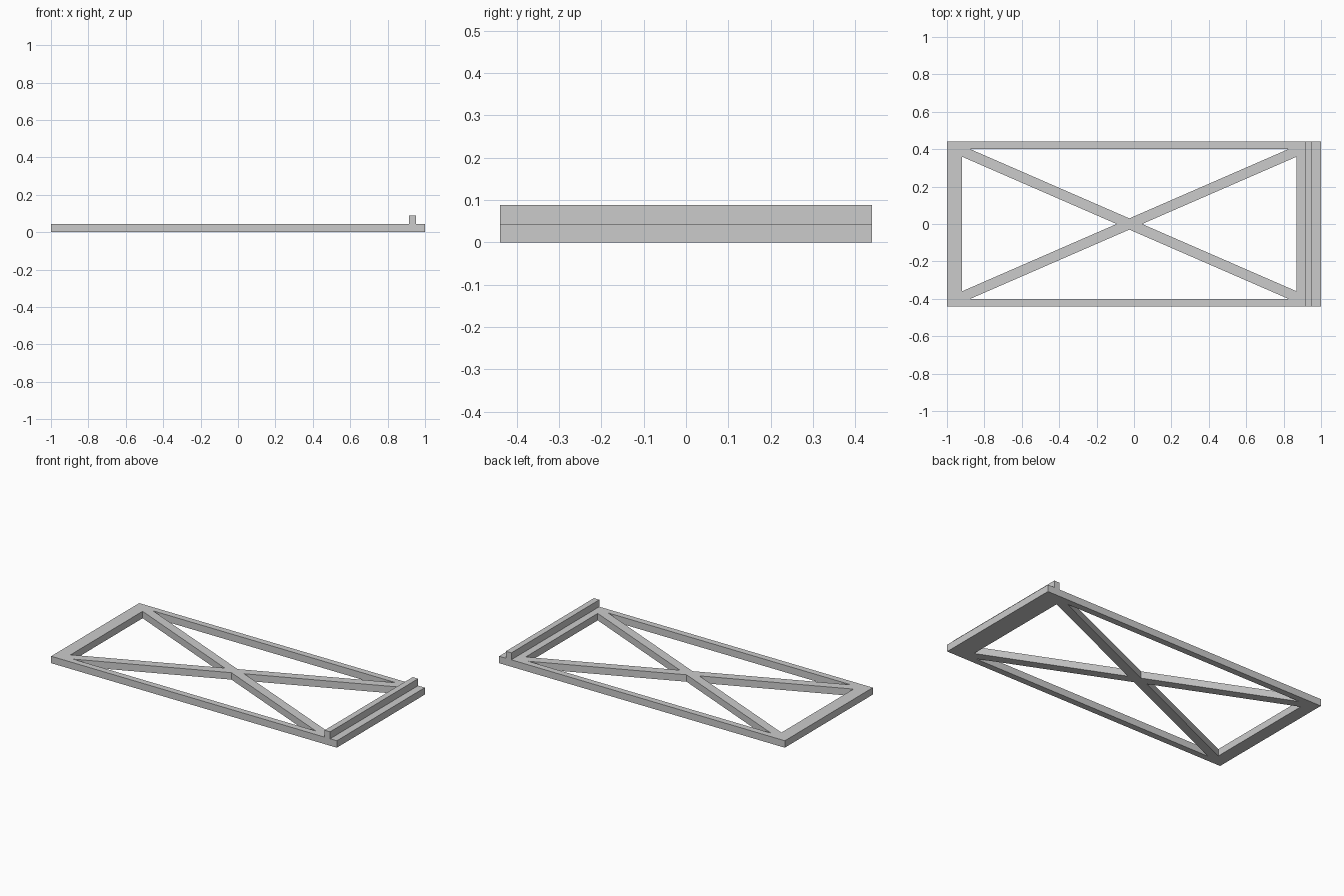
import bpy
import bmesh

if "Cube" in bpy.data.objects:
    bpy.data.objects.remove(bpy.data.objects["Cube"], do_unlink=True)

HALF_Y = 0.44
THICK = 0.044

# Plain grey finish
grey = bpy.data.materials.new("plain_grey")
grey.use_nodes = True
colour = (0.6, 0.6, 0.6, 1)
grey.diffuse_color = colour
grey.node_tree.nodes["Principled BSDF"].inputs["Base Color"].default_value = colour


def panel(name, outlines, z0, z1):
    """Flat panel: first outline is the rim, the others are openings."""
    curve = bpy.data.curves.new(name + "_profile", "CURVE")
    curve.dimensions = "2D"
    curve.fill_mode = "BOTH"
    curve.extrude = (z1 - z0) / 2
    for points in outlines:
        spline = curve.splines.new("POLY")
        spline.points.add(len(points) - 1)
        for p, (x, y) in zip(spline.points, points):
            p.co = (x, y, 0, 1)
        spline.use_cyclic_u = True
    helper = bpy.data.objects.new(name + "_profile", curve)
    bpy.context.scene.collection.objects.link(helper)
    graph = bpy.context.evaluated_depsgraph_get()
    mesh = bpy.data.meshes.new_from_object(helper.evaluated_get(graph))
    bpy.data.objects.remove(helper, do_unlink=True)

    # Weld caps to sides and tidy the normals
    bm = bmesh.new()
    bm.from_mesh(mesh)
    bmesh.ops.remove_doubles(bm, verts=bm.verts, dist=0.0005)
    bmesh.ops.translate(bm, verts=bm.verts, vec=(0, 0, (z0 + z1) / 2))
    bmesh.ops.recalc_face_normals(bm, faces=bm.faces)
    for f in bm.faces:
        f.smooth = False
    bm.to_mesh(mesh)
    bm.free()
    mesh.name = name
    mesh.materials.clear()
    mesh.materials.append(grey)
    obj = bpy.data.objects.new(name, mesh)
    bpy.context.scene.collection.objects.link(obj)
    return obj


def rect(x0, x1):
    return [(x0, -HALF_Y), (x1, -HALF_Y), (x1, HALF_Y), (x0, HALF_Y)]


# Cross-braced frame: four triangular openings around the crossing
cx = -0.025
openings = []
for s in (-1, 1):
    openings.append([(cx - 0.85, s * 0.40), (cx + 0.85, s * 0.40), (cx, s * 0.03)])
    openings.append([(cx + s * 0.895, 0.36), (cx + s * 0.895, -0.36), (cx + s * 0.068, 0)])
panel("braced_frame", [rect(-1, 1)] + openings, 0, THICK)

# Raised rail across the wide end bar
panel("end_rail", [rect(0.915, 0.953)], THICK, 2 * THICK)
